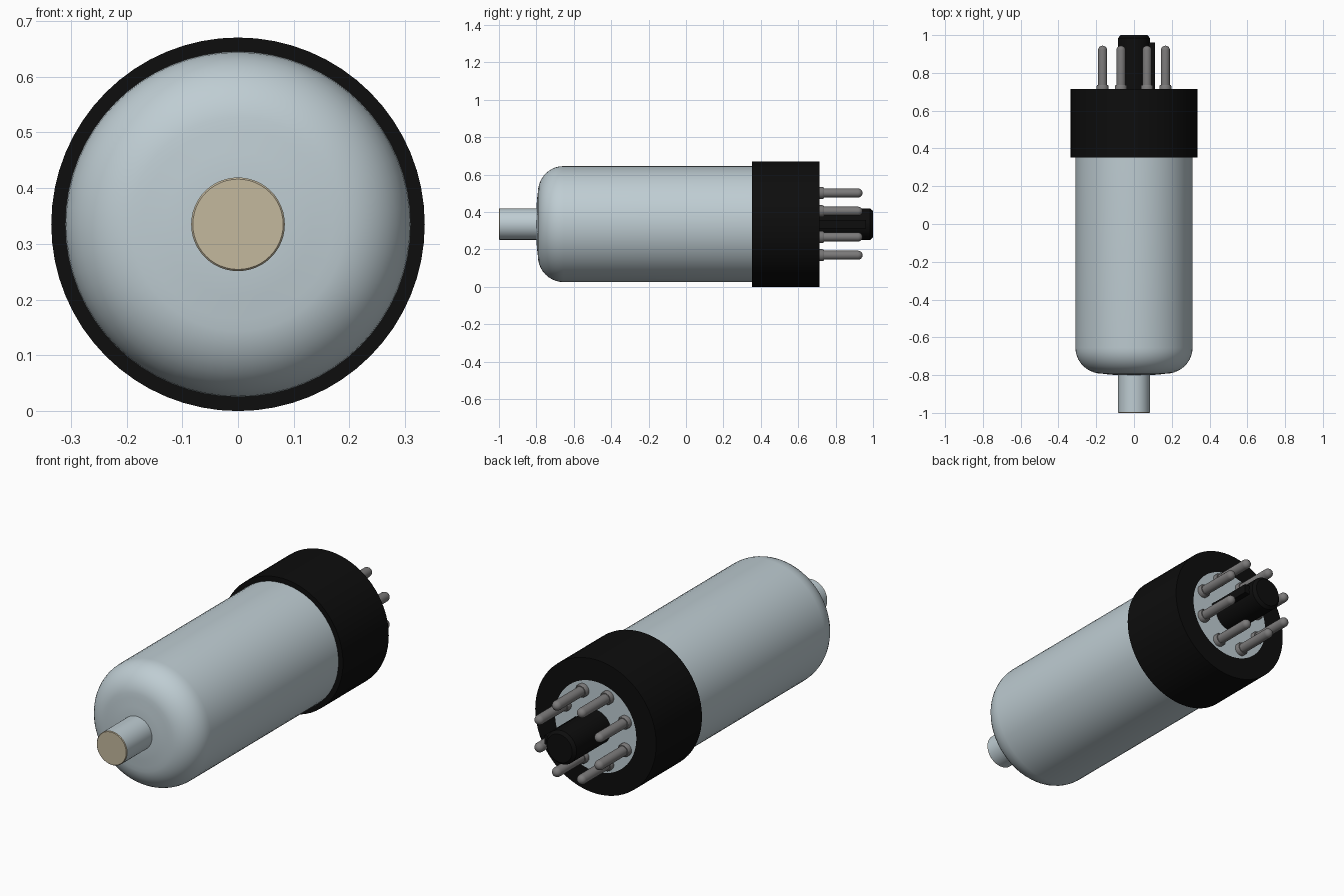
import bpy, bmesh, math

old = bpy.data.objects.get("Cube")
if old:
    bpy.data.objects.remove(old, do_unlink=True)

CZ = 0.335  # height of the long axis, which runs along y


def material(name, rgb, rough=0.6):
    m = bpy.data.materials.new(name)
    m.use_nodes = True
    m.diffuse_color = (*rgb, 1)
    bsdf = m.node_tree.nodes["Principled BSDF"]
    bsdf.inputs["Base Color"].default_value = (*rgb, 1)
    bsdf.inputs["Roughness"].default_value = rough
    return m


GLASS = material("pale blue grey", (0.52, 0.61, 0.65))
BLACK = material("black", (0.004, 0.004, 0.004))
TAN = material("tan", (0.55, 0.48, 0.34))
METAL = material("pin grey", (0.20, 0.195, 0.195))


def finish(bm, name, mat, smooth=True):
    bmesh.ops.recalc_face_normals(bm, faces=bm.faces)
    me = bpy.data.meshes.new(name)
    bm.to_mesh(me)
    bm.free()
    me.materials.append(mat)
    ob = bpy.data.objects.new(name, me)
    bpy.context.collection.objects.link(ob)
    if smooth:
        bpy.ops.object.select_all(action='DESELECT')
        ob.select_set(True)
        bpy.context.view_layer.objects.active = ob
        bpy.ops.object.shade_smooth_by_angle(angle=math.radians(35))
    return ob


def lathe(name, profile, mat, seg=64, x=0.0, z=CZ, closed=False):
    """Turn (radius, y) points around an axis along y."""
    bm = bmesh.new()
    rings = []
    for r, y in profile:
        if r == 0:
            rings.append([bm.verts.new((x, y, z))] * seg)
        else:
            rings.append([bm.verts.new((x + r * math.cos(2 * math.pi * i / seg), y,
                                        z + r * math.sin(2 * math.pi * i / seg)))
                          for i in range(seg)])
    pairs = list(zip(rings, rings[1:]))
    if closed:
        pairs.append((rings[-1], rings[0]))
    for a, b in pairs:
        for i in range(seg):
            j = (i + 1) % seg
            corners = list(dict.fromkeys((a[i], a[j], b[j], b[i])))
            bm.faces.new(corners)
    return finish(bm, name, mat)


# Glass envelope: rounded shoulder, straight wall, then a narrow neck inside the base
shoulder = [(0.17 + 0.14 * math.sin(t), -0.655 - 0.137 * math.cos(t))
            for t in [math.radians(90 * k / 10) for k in range(11)]]
lathe("glass_envelope",
      [(0, -0.80), (0.084, -0.80), (0.13, -0.797)] + shoulder
      + [(0.31, 0.40), (0.225, 0.40), (0.225, 0.714), (0, 0.714)], GLASS)

# Top contact stem and its end cap
lathe("contact_stem", [(0, -0.78), (0.084, -0.78), (0.084, -0.995), (0, -0.995)], GLASS, 48)
lathe("contact_cap", [(0, -0.994), (0.084, -0.994), (0.084, -0.997),
                      (0.081, -1.0), (0, -1.0)], TAN, 48)

# Base collar ring
lathe("base_collar", [(0.305, 0.352), (0.335, 0.352), (0.335, 0.714),
                      (0.225, 0.714), (0.225, 0.41), (0.305, 0.41)], BLACK, closed=True)

# Locating key: post with chamfered end and a side rib
lathe("key_post", [(0, 0.70), (0.084, 0.70), (0.084, 0.985), (0.07, 1.0), (0, 1.0)], BLACK, 32)
bm = bmesh.new()
bmesh.ops.create_cube(bm, size=1)
bmesh.ops.scale(bm, vec=(0.06, 0.26, 0.045), verts=bm.verts)
bmesh.ops.translate(bm, vec=(0.08, 0.832, CZ), verts=bm.verts)
finish(bm, "key_rib", BLACK, smooth=False)

# Eight pins in a circle, each with a collar and a rounded end
R = 0.024
tip = [(R * math.cos(t), 0.92 + R * math.sin(t))
       for t in [math.radians(18 * k) for k in range(5)]]
for k in range(8):
    a = math.radians(22.5 + 45 * k)
    lathe(f"pin_{k + 1}",
          [(0, 0.70), (0.032, 0.70), (0.032, 0.73), (0.028, 0.737), (R, 0.737)]
          + tip + [(0, 0.944)],
          METAL, 20, x=0.18 * math.cos(a), z=CZ + 0.18 * math.sin(a))
